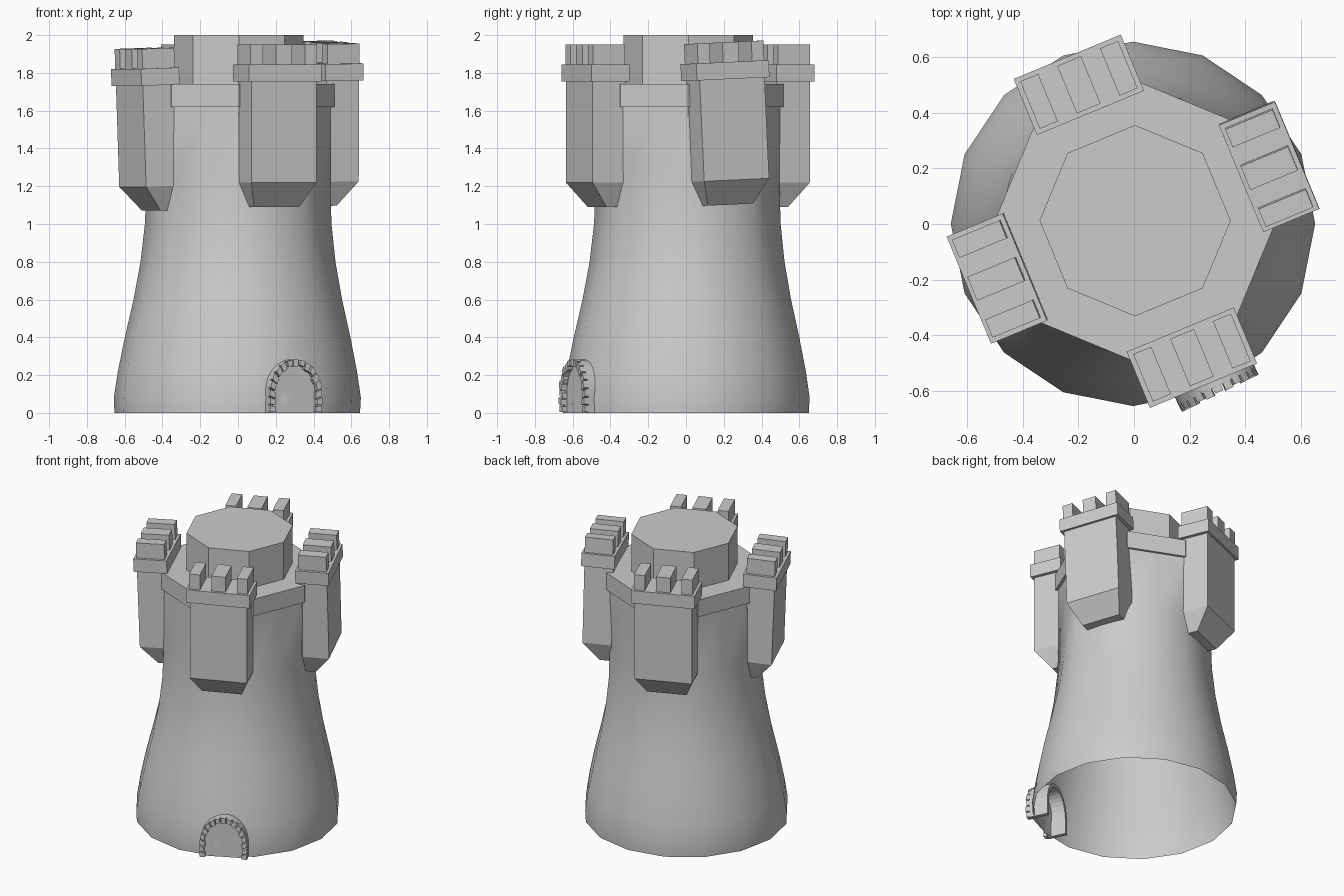
import bpy, bmesh, math
from mathutils import Matrix, Vector

if "Cube" in bpy.data.objects:
    bpy.data.objects.remove(bpy.data.objects["Cube"])

def make(name, verts, faces, mat=Matrix(), smooth=None):
    me = bpy.data.meshes.new(name)
    me.from_pydata([mat @ Vector(v) for v in verts], [], faces)
    bm = bmesh.new(); bm.from_mesh(me)
    bmesh.ops.recalc_face_normals(bm, faces=bm.faces)
    bm.to_mesh(me); bm.free()
    ob = bpy.data.objects.new(name, me)
    bpy.context.collection.objects.link(ob)
    if smooth:
        bpy.ops.object.select_all(action='DESELECT')
        ob.select_set(True)
        bpy.context.view_layer.objects.active = ob
        bpy.ops.object.shade_smooth_by_angle(angle=math.radians(smooth))
    return ob

def loft(name, rings, mat=Matrix(), bottom=True, top=True, smooth=None):
    n = len(rings[0])
    verts = [v for r in rings for v in r]
    faces = [(k*n+i, k*n+(i+1) % n, (k+1)*n+(i+1) % n, (k+1)*n+i)
             for k in range(len(rings)-1) for i in range(n)]
    if bottom: faces.append(tuple(range(n)))
    if top: faces.append(tuple(range(len(verts)-n, len(verts))))
    return make(name, verts, faces, mat, smooth)

def rect(x0, x1, hw, z):
    return [(x0, -hw, z), (x1, -hw, z), (x1, hw, z), (x0, hw, z)]

def box(name, hx, hy, z0, z1, y=0, mat=Matrix()):
    m = mat @ Matrix.Translation((0, y, 0))
    return loft(name, [rect(-hx, hx, hy, z0), rect(-hx, hx, hy, z1)], m)

def circle(n, r, z, cx=0, cy=0, pinch=0):
    out = []
    for i in range(n):
        a = 2*math.pi*i/n
        rr = r*(1 - pinch*(1-math.cos(math.pi/8))*(i % 2))
        out.append((cx+rr*math.cos(a), cy+rr*math.sin(a), z))
    return out

# flared tower shell, round at the foot and octagonal at the top, open below
profile = [(0, .65, 0), (.08, .654, 0), (.22, .633, 0), (.4, .597, 0), (.6, .552, .1),
           (.8, .516, .3), (1, .494, .5), (1.2, .487, .8), (1.65, .487, 1)]
loft("tower_wall", [circle(16, r, z, -.004 + .005*z, .007*z, p) for z, r, p in profile],
     bottom=False, top=False, smooth=40)

# octagonal platform and central drum
loft("platform", [circle(8, .505, z, .005, .01) for z in (1.62, 1.74)])
loft("central_drum", [circle(8, .343, z, .004, .012) for z in (1.72, 2)])

# four corbelled turrets: angle, distance, height shift, radial and sideways tilt
turrets = [("front", -67.5, .53, 0, 0, 0), ("right", 22.5, .519, .012, -.8, 2.5),
           ("back", 112.5, .53, 0, 0, 0), ("left", 202.5, .535, -.02, 2, 0)]
for name, ang, dist, dz, a, b in turrets:
    m = (Matrix.Translation((.005, .01, 1.75 + dz)) @ Matrix.Rotation(math.radians(ang), 4, 'Z')
         @ Matrix.Translation((dist, 0, 0)) @ Matrix.Rotation(math.radians(a), 4, 'Y')
         @ Matrix.Rotation(math.radians(b), 4, 'X') @ Matrix.Translation((0, 0, -1.75)))
    loft(name + "_turret", [rect(-.095, -.01, .13, 1.09), rect(-.095, .0925, .186, 1.22),
                            rect(-.095, .0925, .186, 1.77)], m)
    box(name + "_turret_cap", .109, .208, 1.755, 1.845, 0, m)
    for i, (y, hw) in enumerate([(-.155, .035), (0, .046), (.155, .035)]):
        box(f"{name}_merlon_{i+1}", .092, hw, 1.84, 1.95, y, m)

# arched doorway: local x points out of the wall, y sideways
door = Matrix.Rotation(math.radians(-64), 4, 'Z') @ Matrix.Translation((0, .012, 0))

def arch(w, h, t):
    # t in 0..1 runs from one foot over the crown to the other
    spring = .1
    arc = math.pi*(w+h-spring)/2
    total = arc + 2*spring
    s = t*total
    if s < spring: return (-w, s)
    if s > total-spring: return (w, total-s)
    p = math.pi*(s-spring)/arc
    return (-w*math.cos(p), spring+(h-spring)*math.sin(p))

def arch_part(name, t0, t1, n, x0, x1, outer, inner):
    rings = []
    for k in range(n+1):
        t = t0+(t1-t0)*k/n
        o, i = arch(*outer, t), arch(*inner, t)
        rings.append([(x0, *o), (x1, *o), (x1, *i), (x0, *i)])
    return loft(name, rings, door)

OUT, INN = (.153, .283), (.128, .258)
arch_part("door_surround", 0, 1, 24, .53, .655, OUT, INN)
count = 17
for k in range(count):
    arch_part(f"arch_stone_{k+1}", (k+.1)/count, (k+.9)/count, 2, .65,
              .682 if k % 2 else .676, OUT, (.124, .254) if k % 2 else (.118, .246))
panel = [(.645, *arch(.135, .262, i/24)) for i in range(25)]
make("door_panel", panel, [tuple(range(25))], door)
